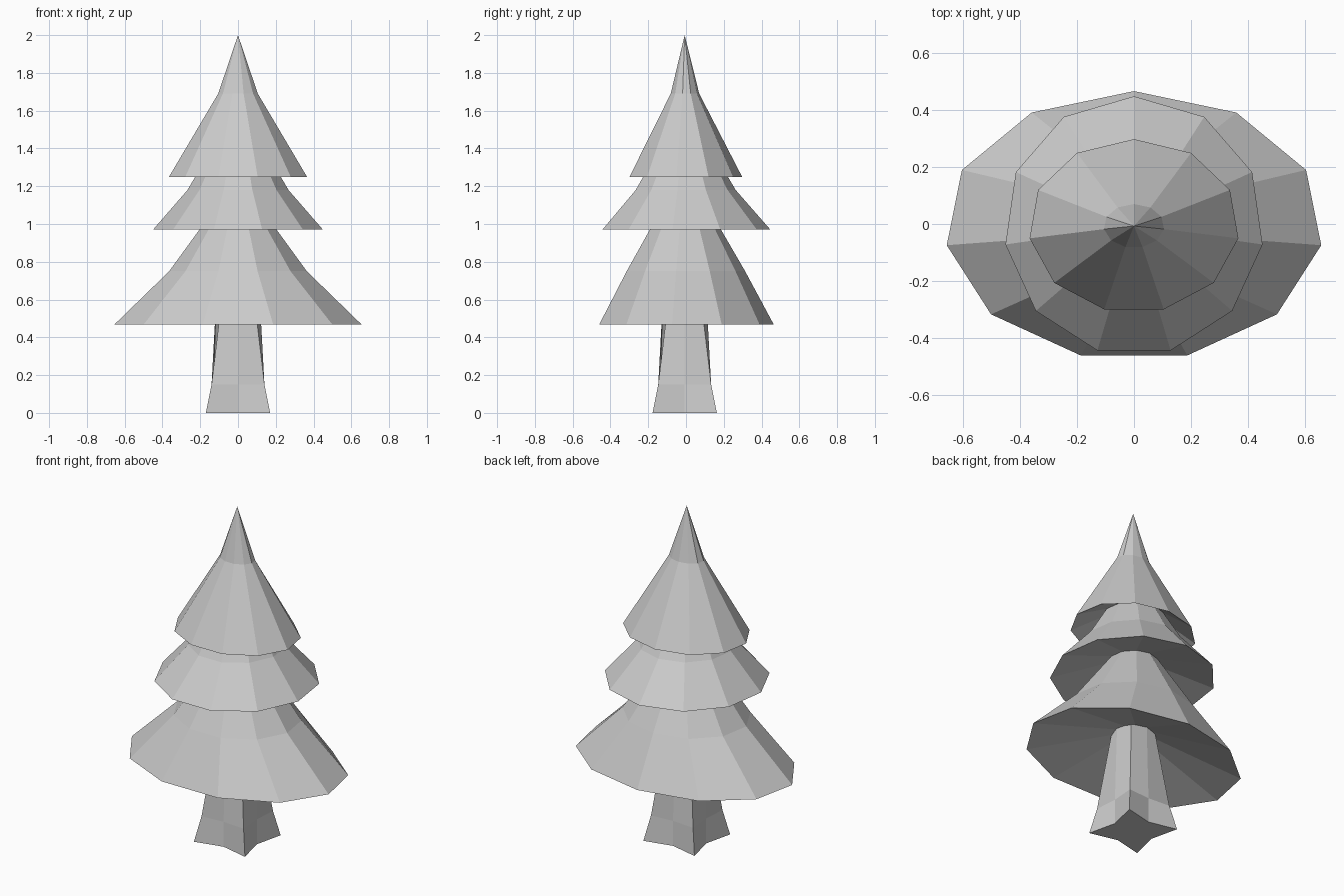
import bpy, bmesh, math

if "Cube" in bpy.data.objects:
    bpy.data.objects.remove(bpy.data.objects["Cube"])

CY = -0.007  # the tree axis sits slightly forward


def loft(name, rings, cap_bottom=False):
    """Skin a stack of equal-sized rings, listed bottom to top; a one-point ring is a tip."""
    bm = bmesh.new()
    loops = [[bm.verts.new(p) for p in ring] for ring in rings]
    for a, b in zip(loops, loops[1:]):
        n = len(a)
        for i in range(n):
            j = (i + 1) % n
            if len(b) == 1:
                bm.faces.new((a[i], a[j], b[0]))
            else:
                bm.faces.new((a[i], a[j], b[j], b[i]))
    if cap_bottom:
        bm.faces.new(loops[0][::-1])
    mesh = bpy.data.meshes.new(name)
    bm.to_mesh(mesh)
    bm.free()
    obj = bpy.data.objects.new(name, mesh)
    bpy.context.collection.objects.link(obj)
    return obj


def oval(rx, ry, z, sides=11):
    """Eleven-sided oval ring with one corner at the back."""
    if rx == 0:
        return [(0, CY, z)]
    angles = [math.pi / 2 + 2 * math.pi * i / sides for i in range(sides)]
    return [(rx * math.cos(a), CY + ry * math.sin(a), z) for a in angles]


def trunk_ring(corner, mid, z):
    """Square ring whose side midpoints are pulled in or out."""
    pts = [(corner, -corner), (mid, 0), (corner, corner), (0, mid),
           (-corner, corner), (-mid, 0), (-corner, -corner), (0, -mid)]
    return [(x, CY + y, z) for x, y in pts]


# Trunk: flared four-pointed foot turning into an octagon
loft("trunk", [trunk_ring(0.17, 0.13, 0), trunk_ring(0.14, 0.13, 0.15),
               trunk_ring(0.085, 0.115, 0.61)], cap_bottom=True)

# Branch tiers: concave underside, wide rim, bent slope (rx, ry, z);
# each tier starts on the top ring of the one below
tiers = {
    "lower_branches": [(0.10, 0.10, 0.61), (0.662, 0.472, 0.467),
                       (0.368, 0.32, 0.75), (0.14, 0.14, 1.06)],
    "middle_branches": [(0.14, 0.14, 1.06), (0.4545, 0.454, 0.97),
                        (0.27, 0.27, 1.18), (0.17, 0.17, 1.35)],
    "top_branches": [(0.17, 0.17, 1.35), (0.369, 0.304, 1.25),
                     (0.106, 0.077, 1.69), (0, 0, 2.0)],
}
for name, profile in tiers.items():
    loft(name, [oval(*p) for p in profile])
